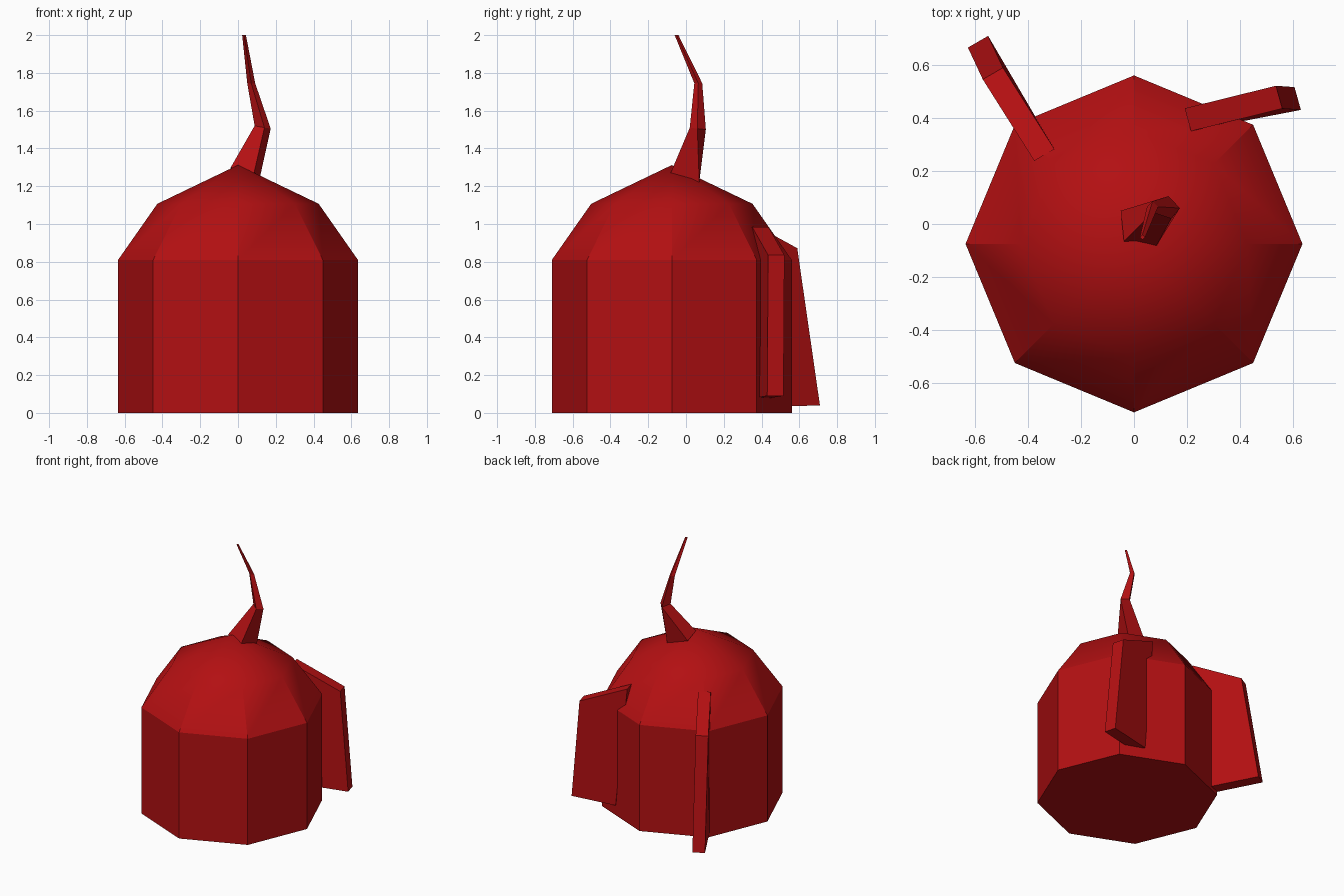
import bpy, bmesh, math
from mathutils import Vector

cube = bpy.data.objects.get("Cube")
if cube:
    bpy.data.objects.remove(cube)

red = bpy.data.materials.new("deep red")
red.use_nodes = True
red.diffuse_color = (0.45, 0.005, 0.006, 1)
red.node_tree.nodes["Principled BSDF"].inputs["Base Color"].default_value = red.diffuse_color


def loft(name, rings, smooth_angle=None):
    """Join rings of equal point count into a closed skin."""
    bm = bmesh.new()
    loops = [[bm.verts.new(p) for p in ring] for ring in rings]
    n = len(loops[0])
    for low, high in zip(loops, loops[1:]):
        for i in range(n):
            j = (i + 1) % n
            bm.faces.new((low[i], low[j], high[j], high[i]))
    bm.faces.new(loops[0][::-1])
    bm.faces.new(loops[-1])
    bmesh.ops.remove_doubles(bm, verts=bm.verts, dist=0.0005)
    bmesh.ops.recalc_face_normals(bm, faces=bm.faces)
    mesh = bpy.data.meshes.new(name)
    bm.to_mesh(mesh)
    bm.free()
    mesh.materials.append(red)
    obj = bpy.data.objects.new(name, mesh)
    bpy.context.collection.objects.link(obj)
    if smooth_angle:
        bpy.ops.object.select_all(action='DESELECT')
        obj.select_set(True)
        bpy.context.view_layer.objects.active = obj
        bpy.ops.object.shade_smooth_by_angle(angle=math.radians(smooth_angle))
    return obj


def ring(x, y, z, radius, sides):
    return [(x + radius * math.cos(math.tau * i / sides),
             y + radius * math.sin(math.tau * i / sides), z) for i in range(sides)]


def fin(name, outline, side):
    """Slab with a four-point outline, thickened both ways along side."""
    side = Vector(side)
    loft(name, [[Vector(p) + side * s for p in outline] for s in (-1, 1)])


# Eight-sided body with a faceted dome
body_profile = [(0.635, 0), (0.635, 0.81), (0.427, 1.107), (0.0001, 1.312)]
loft("body", [ring(0, -0.075, z, r, 8) for r, z in body_profile], 30)

# Bent, tapering stalk on the crown
stalk_base = [(0.11, 0.07, 1.22), (-0.05, 0.05, 1.27),
              (-0.038, -0.065, 1.3), (0.08, -0.09, 1.25)]
stalk_joint = [(0.173, 0.06, 1.505), (0.13, 0.105, 1.5),
               (0.088, 0.06, 1.52), (0.14, 0.02, 1.51)]
loft("stalk", [stalk_base, stalk_joint,
               ring(0.07, 0.065, 1.745, 0.021, 4),
               ring(0.032, -0.05, 2.0, 0.01, 4)])

# Two rear slabs, leaning outward at the foot
fin("left_rear_fin",
    [(0.203, 0.393, 0.985), (0.547, 0.478, 0.835),
     (0.617, 0.473, 0.09), (0.29, 0.41, 0.08)], (-0.012, 0.043, 0))
fin("right_rear_fin",
    [(-0.338, 0.26, 1.04), (-0.532, 0.567, 0.872),
     (-0.588, 0.687, 0.04), (-0.41, 0.38, 0.03)], (0.038, 0.022, 0))
